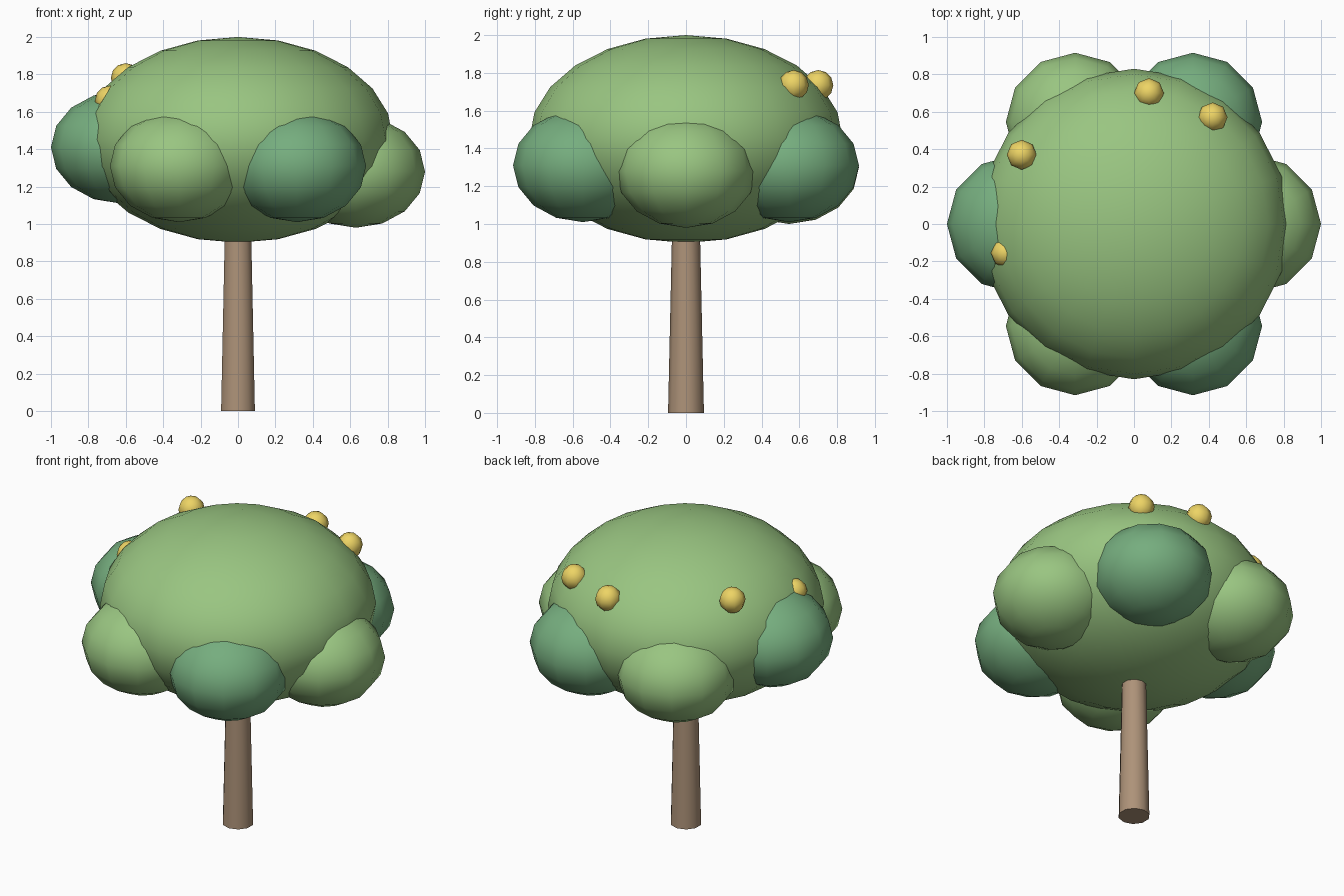
import bpy
from math import cos, sin, radians

if "Cube" in bpy.data.objects:
    bpy.data.objects.remove(bpy.data.objects["Cube"])


def material(name, rgb):
    m = bpy.data.materials.new(name)
    m.diffuse_color = (*rgb, 1)
    m.use_nodes = True
    m.node_tree.nodes["Principled BSDF"].inputs["Base Color"].default_value = m.diffuse_color
    return m


LIGHT = material("light_leaf", (0.32, 0.56, 0.22))
DARK = material("dark_leaf", (0.18, 0.42, 0.21))
BARK = material("bark", (0.42, 0.29, 0.19))
GOLD = material("fruit_yellow", (0.85, 0.66, 0.13))


def blob(name, loc, radii, segments, rings, mat):
    bpy.ops.mesh.primitive_uv_sphere_add(segments=segments, ring_count=rings,
                                         radius=1, location=loc)
    ob = bpy.context.object
    ob.name = name
    ob.scale = radii
    bpy.ops.object.shade_smooth()
    ob.data.materials.append(mat)
    return ob


# Tapered trunk, its top hidden in the canopy
bpy.ops.mesh.primitive_cone_add(vertices=10, radius1=0.095, radius2=0.073,
                                depth=1.0, location=(0, 0, 0.5))
trunk = bpy.context.object
trunk.name = "trunk"
trunk.data.materials.append(BARK)
bpy.ops.object.shade_smooth_by_angle(angle=radians(40))

# Main canopy
blob("canopy", (0, 0, 1.45), (0.83, 0.83, 0.55), 20, 12, LIGHT)

# Ring of leaf clumps, alternating light and dark, at slightly varied heights
for i, z in enumerate((1.28, 1.31, 1.30, 1.41, 1.31, 1.31)):
    a = radians(60 * i)
    blob(f"leaf_clump_{i + 1}", (0.63 * cos(a), 0.63 * sin(a), z),
         (0.37, 0.37, 0.30), 12, 8, DARK if i % 2 else LIGHT)

# Fruits half sunk into the canopy
for i, loc in enumerate(((0.08, 0.70, 1.735), (0.42, 0.57, 1.735),
                         (-0.60, 0.37, 1.78), (-0.685, -0.155, 1.66))):
    blob(f"fruit_{i + 1}", loc, (0.08, 0.08, 0.08), 8, 6, GOLD)
